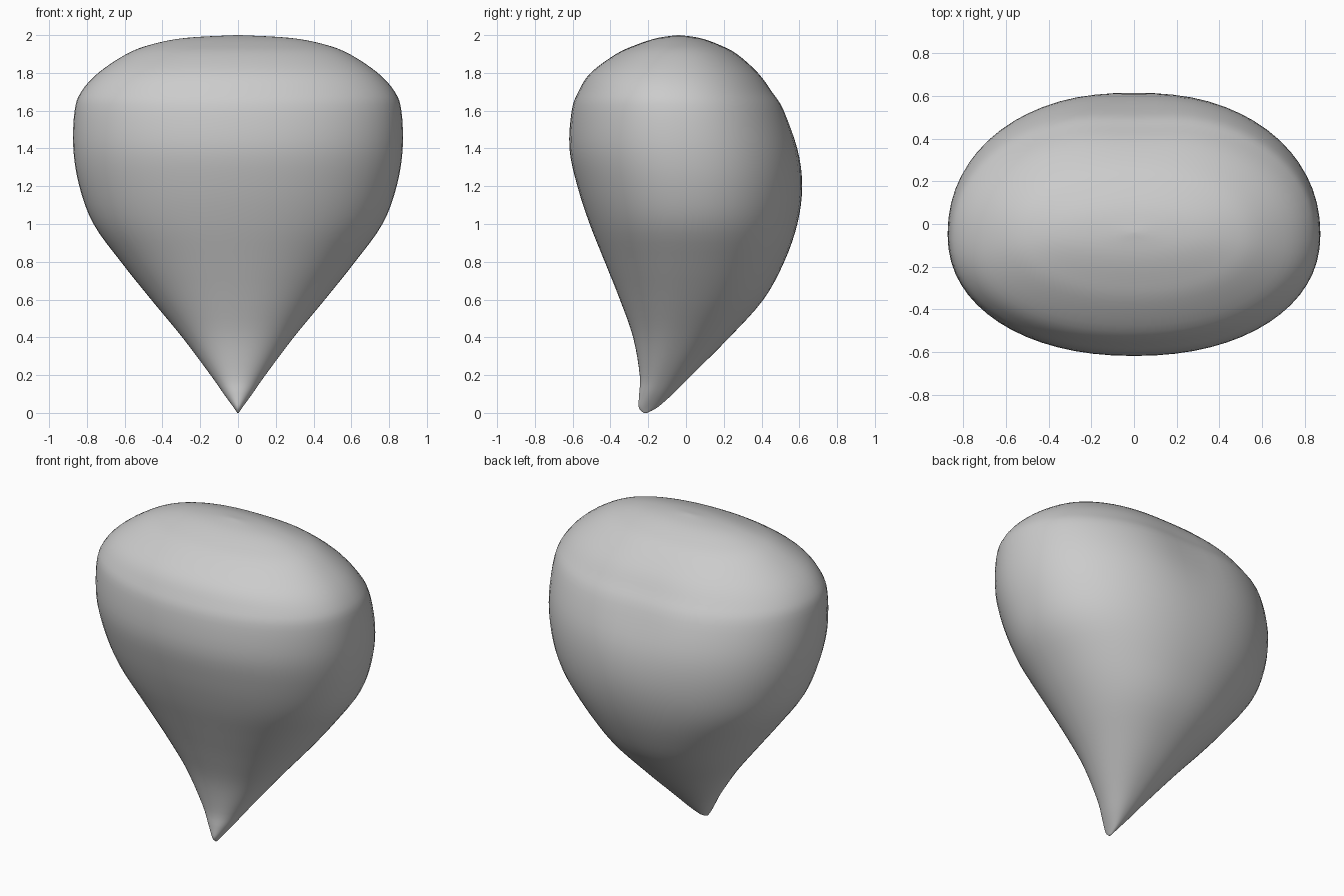
import bpy, bmesh, math

if "Cube" in bpy.data.objects:
    bpy.data.objects.remove(bpy.data.objects["Cube"])

# Profile rows: height, half width, front y, back y
ROWS = [
    (0.0, 0.004, -0.225, -0.205), (0.03, 0.024, -0.25, -0.15), (0.1, 0.075, -0.248, -0.07),
    (0.2, 0.145, -0.245, 0.03), (0.4, 0.295, -0.28, 0.23), (0.6, 0.46, -0.35, 0.41),
    (0.8, 0.62, -0.43, 0.52), (1.0, 0.765, -0.51, 0.59), (1.2, 0.84, -0.575, 0.62),
    (1.4, 0.872, -0.617, 0.608), (1.6, 0.865, -0.605, 0.545), (1.7, 0.83, -0.57, 0.48),
    (1.8, 0.74, -0.505, 0.40), (1.9, 0.59, -0.37, 0.28), (1.95, 0.46, -0.26, 0.18),
    (1.985, 0.28, -0.15, 0.075), (2.0, 0.01, -0.045, -0.035),
]
N, SUB = 64, 4


def smooth_rows(rows):
    """Catmull-Rom subdivision of the profile rows."""
    out = []
    for i in range(len(rows) - 1):
        p = [rows[max(0, min(len(rows) - 1, i + k))] for k in (-1, 0, 1, 2)]
        for s in range(SUB):
            t = s / SUB
            out.append([0.5 * (2 * b + (c - a) * t + (2 * a - 5 * b + 4 * c - d) * t * t
                               + (3 * b - a - 3 * c + d) * t ** 3) for a, b, c, d in zip(*p)])
    return out + [list(rows[-1])]


def spow(v, e):
    return math.copysign(abs(v) ** e, v)


# Lofted pear-shaped body, rounded-oval sections
bm = bmesh.new()
rings = []
for z, w, yf, yb in smooth_rows(ROWS):
    yc = yf + (yb - yf) * 0.47
    ring = []
    for k in range(N):
        a = 2 * math.pi * k / N
        c, s = math.cos(a), math.sin(a)
        x = w * spow(c, 0.93)
        y = yc + (yb - yc if s > 0 else yc - yf) * spow(s, 0.93)
        # shallow hollow between the two rear lobes
        if s > 0:
            y -= 0.03 * s * math.exp(-(x / 0.25) ** 2 - ((z - 1.6) / 0.3) ** 2) * min(1, w / 0.5)
        ring.append(bm.verts.new((x, y, max(0, min(2, z)))))
    rings.append(ring)
for lo, hi in zip(rings, rings[1:]):
    for k in range(N):
        j = (k + 1) % N
        bm.faces.new((lo[k], lo[j], hi[j], hi[k]))
bm.faces.new(rings[0][::-1])
bm.faces.new(rings[-1])
bmesh.ops.recalc_face_normals(bm, faces=bm.faces)
for f in bm.faces:
    f.smooth = True
mesh = bpy.data.meshes.new("pear_body")
bm.to_mesh(mesh)
bm.free()
body = bpy.data.objects.new("pear_body", mesh)
bpy.context.collection.objects.link(body)
